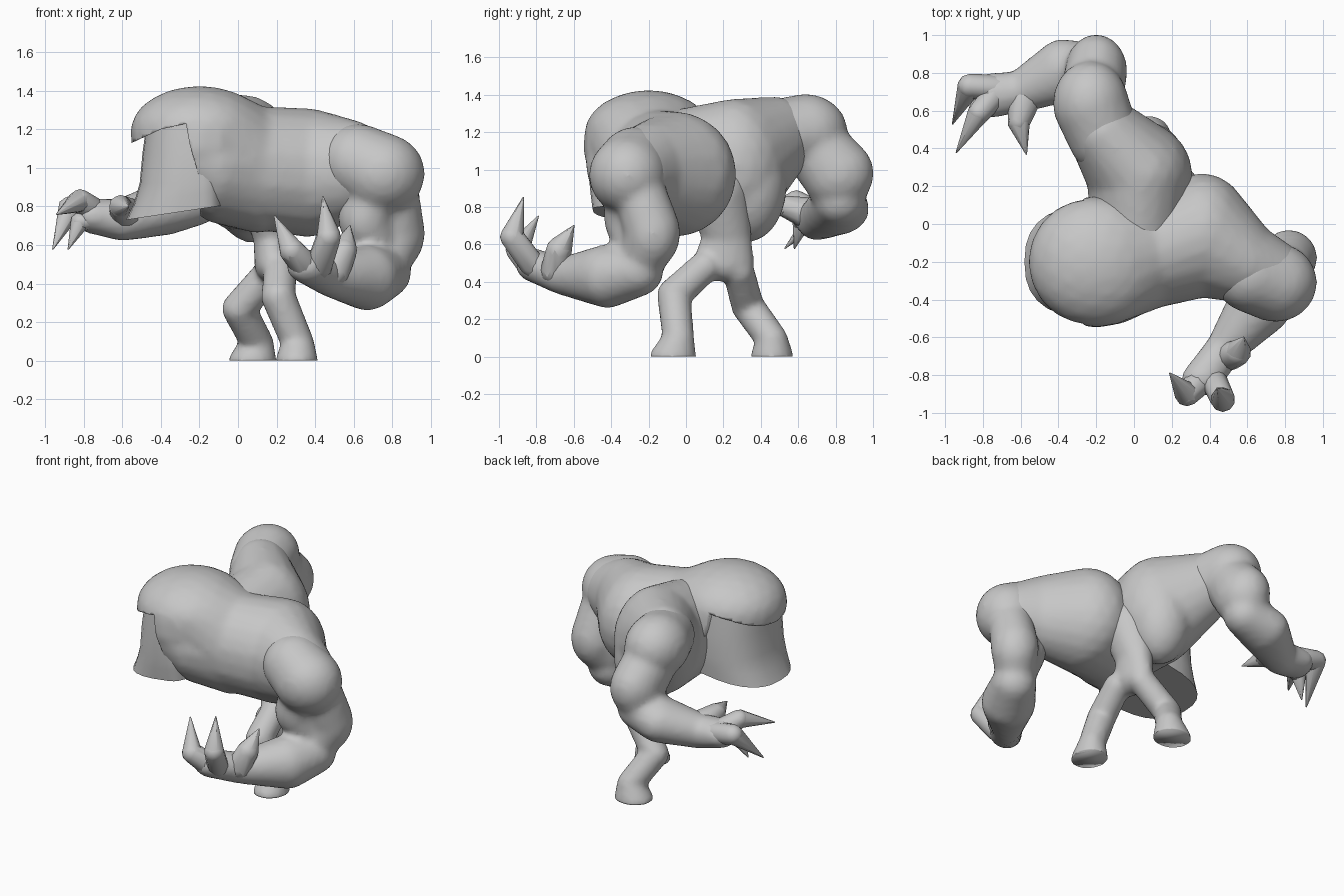
import bpy, bmesh, math
from mathutils import Vector

cube = bpy.data.objects.get("Cube")
if cube:
    bpy.data.objects.remove(cube, do_unlink=True)

grey = bpy.data.materials.new("clay_grey")
grey.use_nodes = True
grey.diffuse_color = (0.57, 0.57, 0.57, 1)
grey.node_tree.nodes["Principled BSDF"].inputs["Base Color"].default_value = (0.57, 0.57, 0.57, 1)


def finish(name, bm, angle=40):
    bmesh.ops.recalc_face_normals(bm, faces=bm.faces[:])
    mesh = bpy.data.meshes.new(name)
    bm.to_mesh(mesh)
    bm.free()
    mesh.materials.append(grey)
    obj = bpy.data.objects.new(name, mesh)
    bpy.context.collection.objects.link(obj)
    bpy.ops.object.select_all(action="DESELECT")
    obj.select_set(True)
    bpy.context.view_layer.objects.active = obj
    bpy.ops.object.shade_smooth_by_angle(angle=math.radians(angle))
    return obj


def chain(bm, masses, detail=3):
    """Hull each pair of neighbouring ellipsoids (x, y, z, radius or radii)."""
    for a, b in zip(masses, masses[1:]):
        part = bmesh.new()
        for x, y, z, r in (a, b):
            radii = r if isinstance(r, tuple) else (r, r, r)
            ball = bmesh.ops.create_icosphere(part, subdivisions=detail, radius=1)
            for v in ball["verts"]:
                v.co = Vector((x, y, z)) + Vector(c * s for c, s in zip(v.co, radii))
        hull = bmesh.ops.convex_hull(part, input=part.verts[:])
        loose = [g for g in hull["geom_interior"] + hull["geom_unused"]
                 if isinstance(g, bmesh.types.BMVert)]
        bmesh.ops.delete(part, geom=list(set(loose)), context="VERTS")
        mesh = bpy.data.meshes.new("piece")
        part.to_mesh(mesh)
        part.free()
        bm.from_mesh(mesh)
        bpy.data.meshes.remove(mesh)


def cutter(name, profile):
    """Side profile (x, z) extruded across the whole depth."""
    bm = bmesh.new()
    face = bm.faces.new([bm.verts.new((x, -1, z)) for x, z in profile])
    side = bmesh.ops.extrude_face_region(bm, geom=[face])
    moved = [g for g in side["geom"] if isinstance(g, bmesh.types.BMVert)]
    bmesh.ops.translate(bm, verts=moved, vec=(0, 2, 0))
    obj = finish(name, bm)
    obj.hide_render = True
    obj.hide_set(True)
    return obj


def flesh(name, chains, voxel=0.022, rounds=5, cut=None):
    bm = bmesh.new()
    for masses in chains:
        chain(bm, masses)
    obj = finish(name, bm, 60)
    remesh = obj.modifiers.new("merge", "REMESH")
    remesh.mode = "VOXEL"
    remesh.voxel_size = voxel
    remesh.use_smooth_shade = True
    soft = obj.modifiers.new("soften", "SMOOTH")
    soft.factor = 0.5
    soft.iterations = rounds
    if cut:
        trim = obj.modifiers.new("trim", "BOOLEAN")
        trim.operation = "DIFFERENCE"
        trim.object = cut
    # keep the cut edges crisp by smoothing by angle last
    for i, mod in enumerate(list(obj.modifiers)):
        if mod.type == "NODES":
            obj.modifiers.move(i, len(obj.modifiers) - 1)
    return obj


# Hood and left half of the torso are one mass, opened below the brow
face_opening = cutter("face_opening_cutter", [
    (-0.8, 1.05), (-0.55, 1.13), (-0.4, 1.2), (-0.27, 1.23),
    (-0.25, 1.12), (-0.2, 0.95), (-0.19, 0.5), (-0.8, 0.5)])
flesh("hood_and_left_torso", [
    [(-0.2, -0.2, 1.1, (0.35, 0.35, 0.2)), (-0.2, -0.2, 1.19, (0.36, 0.345, 0.235)),
     (0.1, -0.15, 1.0, (0.2, 0.3, 0.32)),
     (0.36, -0.06, 0.975, (0.27, 0.33, 0.335)), (0.58, -0.2, 0.99, (0.2, 0.22, 0.26)),
     (0.72, -0.28, 0.97, (0.2, 0.2, 0.21))],
    [(-0.2, -0.2, 1.08, (0.2, 0.34, 0.3)), (-0.1, -0.2, 1.02, (0.2, 0.335, 0.31)),
     (0.1, -0.15, 0.99, (0.2, 0.29, 0.33))]],
    cut=face_opening)

# Right half of the torso meets it in a groove down the back
flesh("right_torso", [
    [(0.02, -0.05, 1.0, (0.25, 0.25, 0.32)), (0.03, 0.26, 1.02, (0.28, 0.28, 0.36)),
     (-0.16, 0.48, 1.16, (0.19, 0.2, 0.23))],
    [(0.03, 0.26, 1.02, (0.26, 0.28, 0.35)), (0.07, 0.33, 0.92, (0.2, 0.21, 0.31))]])

# Waist, hips and both bent legs, cut flat at the soles
ground = cutter("ground_cutter", [(-1, -0.5), (1, -0.5), (1, 0), (-1, 0)])
flesh("waist_and_legs", [
    [(0.18, 0.17, 0.88, (0.17, 0.17, 0.2)), (0.18, 0.22, 0.64, (0.1, 0.13, 0.12)),
     (0.18, 0.2, 0.5, (0.095, 0.165, 0.1))],
    [(0.22, 0.1, 0.48, 0.085), (0.21, -0.065, 0.33, 0.09), (0.31, -0.04, 0.09, 0.085),
     (0.305, -0.07, 0.0, (0.11, 0.125, 0.08))],
    [(0.17, 0.28, 0.46, 0.085), (0.005, 0.33, 0.27, 0.088), (0.1, 0.46, 0.09, 0.085),
     (0.075, 0.46, 0.0, (0.125, 0.115, 0.08))]],
    0.018, cut=ground)

# Left arm hangs low and reaches forward with the palm turned up
flesh("left_arm", [
    [(0.62, -0.27, 1.03, 0.2), (0.75, -0.31, 0.97, (0.22, 0.21, 0.21))],
    [(0.8, -0.24, 0.86, 0.14), (0.82, -0.18, 0.66, (0.15, 0.15, 0.19)),
     (0.77, -0.24, 0.51, 0.12)],
    [(0.7, -0.3, 0.86, 0.14), (0.66, -0.29, 0.74, (0.14, 0.15, 0.17)),
     (0.74, -0.24, 0.55, 0.12)],
    [(0.76, -0.26, 0.46, 0.14), (0.67, -0.42, 0.43, 0.17),
     (0.48, -0.66, 0.43, 0.1), (0.36, -0.82, 0.49, (0.11, 0.09, 0.09))]])

# Right arm is raised behind and swings the forearm forward
flesh("right_arm", [
    [(-0.16, 0.46, 1.18, 0.19), (-0.23, 0.64, 1.2, (0.2, 0.225, 0.205))],
    [(-0.23, 0.64, 1.18, 0.17), (-0.2, 0.81, 0.98, (0.165, 0.195, 0.19)),
     (-0.24, 0.82, 0.84, 0.13)],
    [(-0.22, 0.82, 0.84, 0.14), (-0.38, 0.81, 0.79, (0.15, 0.17, 0.14)),
     (-0.6, 0.7, 0.73, 0.11), (-0.76, 0.68, 0.75, (0.09, 0.12, 0.09))]])

# Fingers end in sharp hooked claws
fingers = {
    "left_inner_finger": [(0.35, -0.83, 0.49, 0.075), (0.28, -0.9, 0.57, 0.065),
                          (0.19, -0.79, 0.75, 0.004)],
    "left_outer_finger": [(0.42, -0.82, 0.49, 0.07), (0.47, -0.93, 0.64, 0.065),
                          (0.44, -0.87, 0.85, 0.004)],
    "left_thumb": [(0.5, -0.7, 0.46, 0.08), (0.55, -0.68, 0.57, 0.07),
                   (0.58, -0.6, 0.7, 0.004)],
    "right_outer_finger": [(-0.72, 0.72, 0.76, 0.07), (-0.87, 0.73, 0.79, 0.065),
                           (-0.96, 0.53, 0.58, 0.004)],
    "right_middle_finger": [(-0.74, 0.68, 0.77, 0.07), (-0.82, 0.59, 0.83, 0.06),
                            (-0.94, 0.38, 0.76, 0.004)],
    "right_inner_finger": [(-0.72, 0.64, 0.74, 0.05), (-0.82, 0.62, 0.72, 0.05),
                           (-0.88, 0.58, 0.58, 0.004)],
    "right_thumb": [(-0.58, 0.67, 0.76, 0.09), (-0.61, 0.54, 0.8, 0.06),
                    (-0.57, 0.37, 0.8, 0.004)],
}
for name, masses in fingers.items():
    bm = bmesh.new()
    chain(bm, masses, 2)
    finish(name, bm, 50)

# Face plate: a waisted shell that flares out to the chin
bm = bmesh.new()
rings = []
sides = 28
for z, front, half in [(1.26, 0.29, 0.3), (1.08, 0.315, 0.315), (0.92, 0.33, 0.315),
                       (0.81, 0.36, 0.31), (0.73, 0.4, 0.3)]:
    ring = []
    for i in range(sides):
        t = math.tau * i / sides
        c, s = math.cos(t), math.sin(t)
        x = -0.18 - (front if c > 0 else 0.12) * math.copysign(abs(c) ** 0.75, c)
        lift = 0.06 * (x + 0.58) / 0.4 if z < 0.9 else 0
        ring.append(bm.verts.new((x, -0.2 + half * math.copysign(abs(s) ** 0.8, s), z + lift)))
    rings.append(ring)
for low, high in zip(rings, rings[1:]):
    for i in range(sides):
        j = (i + 1) % sides
        bm.faces.new((low[i], low[j], high[j], high[i]))
bm.faces.new(rings[0])
bm.faces.new(rings[-1])
finish("face_plate", bm)
